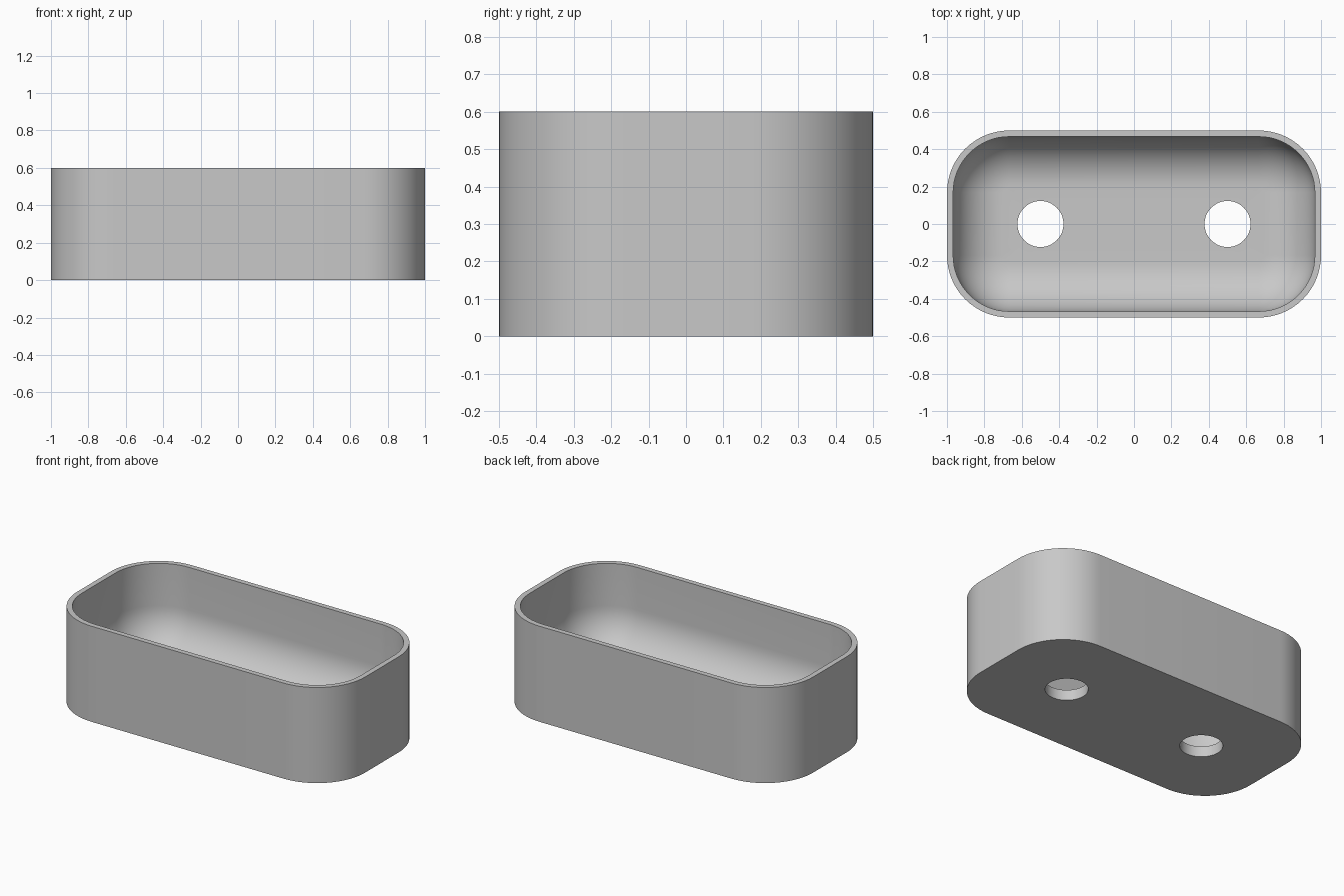
import bpy, bmesh, math

cube = bpy.data.objects.get("Cube")
if cube:
    bpy.data.objects.remove(cube, do_unlink=True)

HALF_X, HALF_Y, HEIGHT, CORNER = 1.0, 0.5, 0.6, 0.333
WALL, FLOOR, FILLET = 0.033, 0.067, 0.267
HOLE_X, HOLE_R = 0.5, 0.123
ARC, STEPS, HOLE_SEGS = 16, 14, 48

grey = bpy.data.materials.new("plain_grey")
grey.use_nodes = True
colour = (0.58, 0.58, 0.58, 1)
grey.diffuse_color = colour
grey.node_tree.nodes["Principled BSDF"].inputs["Base Color"].default_value = colour

bm = bmesh.new()


def rounded_ring(inset, z):
    """Rounded rectangle of vertices, inset from the outer outline."""
    r = CORNER - inset
    verts = []
    for quarter, (sx, sy) in enumerate(((1, 1), (-1, 1), (-1, -1), (1, -1))):
        for i in range(ARC + 1):
            a = (quarter + i / ARC) * math.pi / 2
            verts.append(bm.verts.new((sx * (HALF_X - CORNER) + r * math.cos(a),
                                       sy * (HALF_Y - CORNER) + r * math.sin(a), z)))
    return verts


def circle(x, z):
    angles = [2 * math.pi * i / HOLE_SEGS for i in range(HOLE_SEGS)]
    return [bm.verts.new((x + HOLE_R * math.cos(a), HOLE_R * math.sin(a), z)) for a in angles]


def bridge(a, b):
    for i in range(len(a)):
        j = (i + 1) % len(a)
        bm.faces.new((a[i], a[j], b[j], b[i]))


def fill(loops):
    """Flat face bounded by an outline and the hole rims."""
    edges = [bm.edges.get((v, loop[i - 1])) for loop in loops for i, v in enumerate(loop)]
    bmesh.ops.triangle_fill(bm, edges=edges, use_beauty=True)


# Outer wall, rim and inner wall curving into the floor
rings = [rounded_ring(0, 0), rounded_ring(0, HEIGHT), rounded_ring(WALL, HEIGHT)]
for i in range(STEPS + 1):
    a = i / STEPS * math.pi / 2
    rings.append(rounded_ring(WALL + FILLET * (1 - math.cos(a)),
                              FLOOR + FILLET * (1 - math.sin(a))))
for a, b in zip(rings, rings[1:]):
    bridge(a, b)

# Drain holes through the floor
lower = [circle(x, 0) for x in (-HOLE_X, HOLE_X)]
upper = [circle(x, FLOOR) for x in (-HOLE_X, HOLE_X)]
for a, b in zip(lower, upper):
    bridge(a, b)

# Underside and inner floor
fill([rings[0]] + lower)
fill([rings[-1]] + upper)
bmesh.ops.recalc_face_normals(bm, faces=bm.faces)

mesh = bpy.data.meshes.new("tray")
bm.to_mesh(mesh)
bm.free()
mesh.materials.append(grey)
tray = bpy.data.objects.new("tray", mesh)
bpy.context.collection.objects.link(tray)
bpy.ops.object.select_all(action="DESELECT")
tray.select_set(True)
bpy.context.view_layer.objects.active = tray
bpy.ops.object.shade_smooth_by_angle(angle=math.radians(30))
